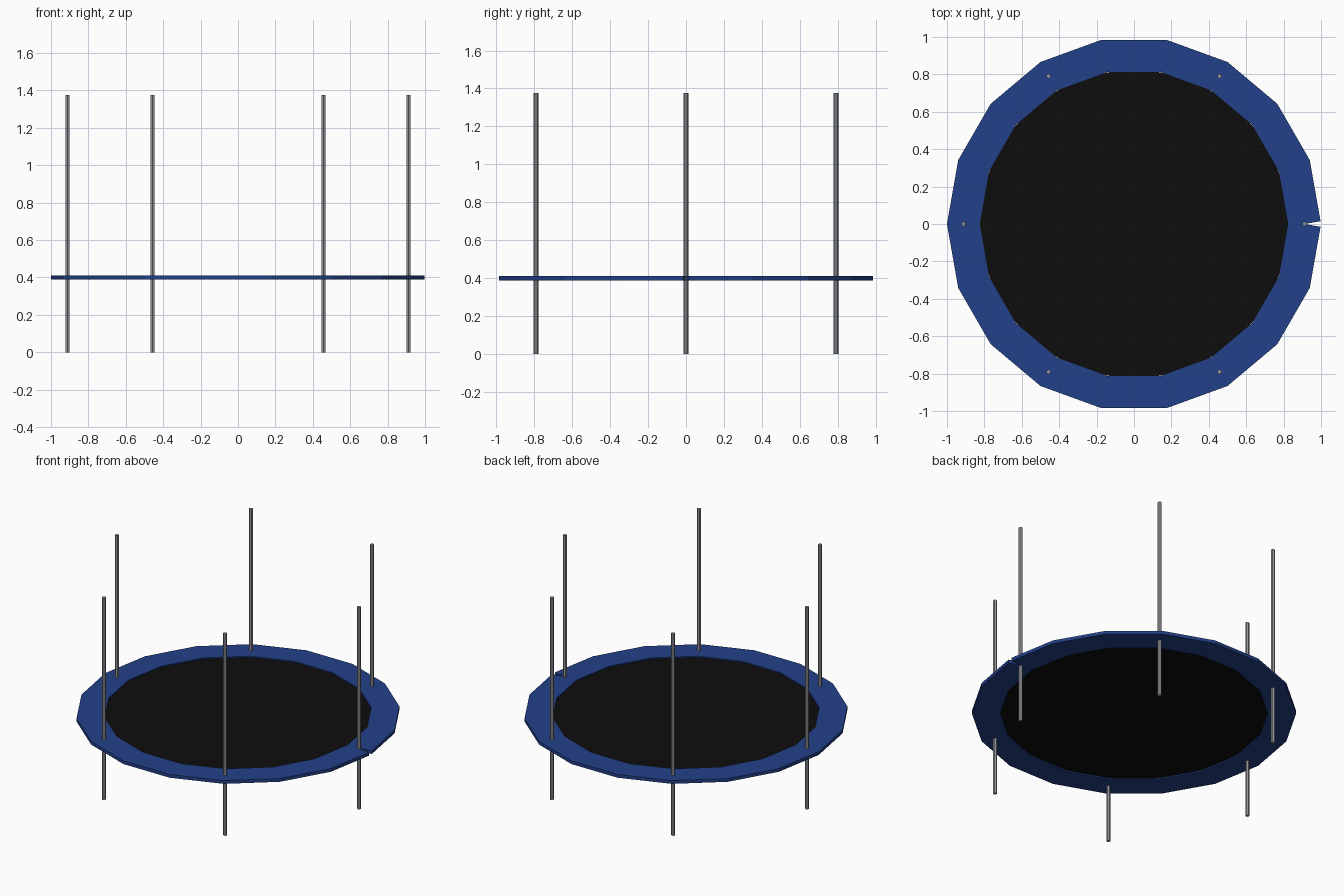
import bpy, bmesh
from math import radians, cos
from mathutils import Vector, Matrix

if "Cube" in bpy.data.objects:
    bpy.data.objects.remove(bpy.data.objects["Cube"], do_unlink=True)

SIDES = 18
STEP = radians(360 / SIDES)
RADIUS = 0.9125      # centre line of the padding
HALF_WIDTH = 0.0875
DECK_Z = 0.4
HALF_THICK = 0.011
POLE_HEIGHT = 1.375


def material(name, color, roughness=0.6):
    mat = bpy.data.materials.new(name)
    mat.use_nodes = True
    mat.diffuse_color = (*color, 1)
    bsdf = mat.node_tree.nodes["Principled BSDF"]
    bsdf.inputs["Base Color"].default_value = (*color, 1)
    bsdf.inputs["Roughness"].default_value = roughness
    return mat


def finish(bm, name, mat):
    bmesh.ops.recalc_face_normals(bm, faces=bm.faces)
    mesh = bpy.data.meshes.new(name)
    bm.to_mesh(mesh)
    bm.free()
    mesh.materials.append(mat)
    obj = bpy.data.objects.new(name, mesh)
    bpy.context.collection.objects.link(obj)
    return obj


def prism(name, mat, sides, radius, depth, center):
    bm = bmesh.new()
    bmesh.ops.create_cone(bm, cap_ends=True, segments=sides, radius1=radius,
                          radius2=radius, depth=depth,
                          matrix=Matrix.Translation(center))
    return finish(bm, name, mat)


def polar(radius, angle):
    return Matrix.Rotation(angle, 3, "Z") @ Vector((radius, 0, 0))


blue = material("padding blue", (0.016, 0.051, 0.25))
black = material("mat black", (0.004, 0.004, 0.004))
steel = material("pole grey", (0.3, 0.31, 0.33))

# Padding: a rectangular strip swept round the rim, its square-cut ends
# leaving a small V-shaped gap on the left side
bm = bmesh.new()
sections = []
for i in range(SIDES + 1):
    angle = STEP * i
    across, half = angle, HALF_WIDTH
    if i in (0, SIDES):
        across += STEP / 2 if i == 0 else -STEP / 2
        half *= cos(STEP / 2)
    center = polar(RADIUS, angle) + Vector((0, 0, DECK_Z))
    side = polar(half, across)
    up = Vector((0, 0, HALF_THICK))
    corners = (side - up, side + up, up - side, -side - up)
    sections.append([bm.verts.new(center + c) for c in corners])
for a, b in zip(sections, sections[1:]):
    for k in range(4):
        n = (k + 1) % 4
        bm.faces.new((a[k], b[k], b[n], a[n]))
bm.faces.new(sections[0])
bm.faces.new(sections[-1][::-1])
finish(bm, "padding_ring", blue)

# Jumping mat, tucked into the padding
prism("jumping_mat", black, SIDES, RADIUS - HALF_WIDTH + 0.01, 0.006, (0, 0, DECK_Z))

# Six upright poles standing through the padding
for i in range(6):
    spot = polar(RADIUS, radians(60 * i))
    prism(f"pole_{i + 1}", steel, 6, 0.0125, POLE_HEIGHT,
          (spot.x, spot.y, POLE_HEIGHT / 2))
